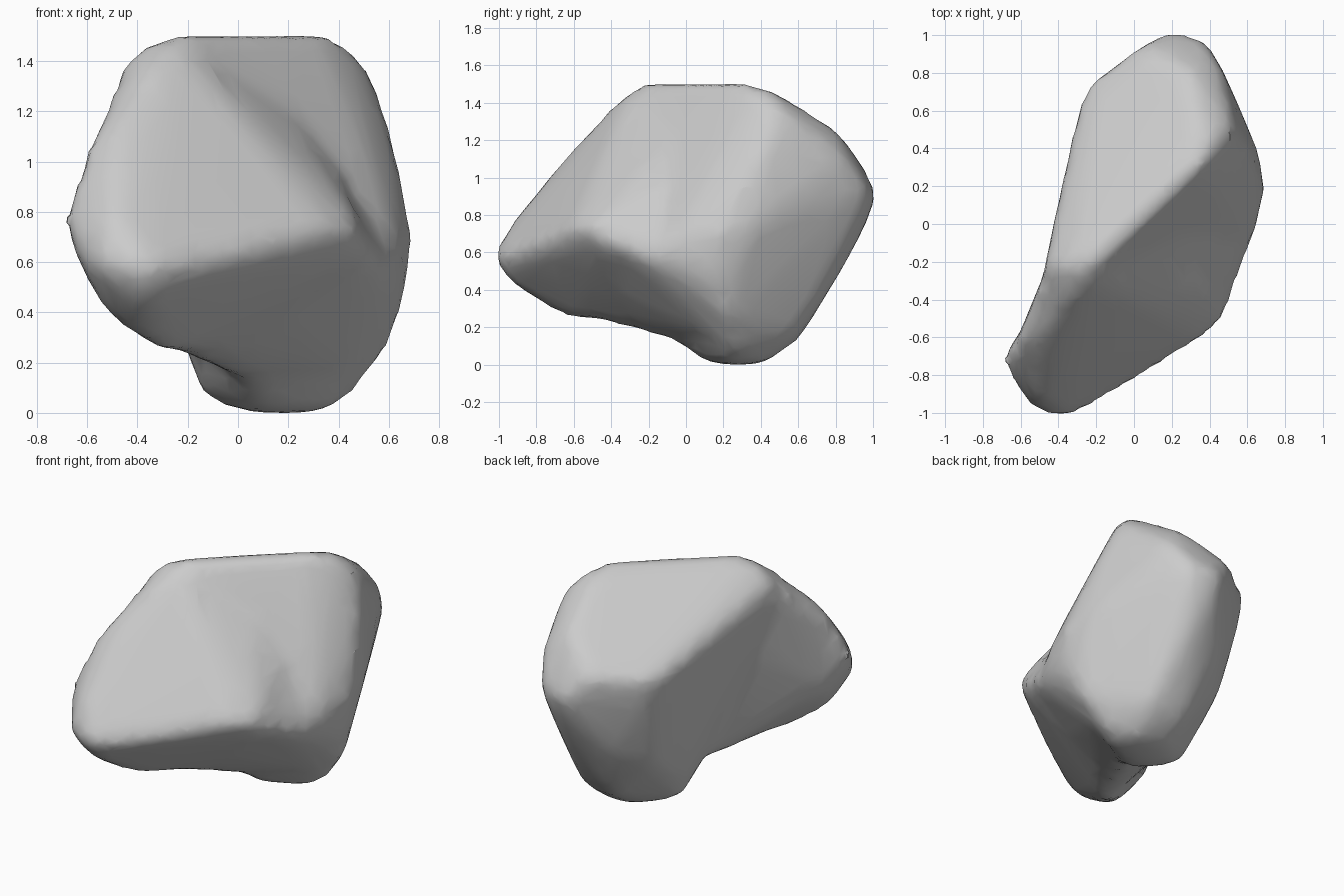
import bpy
import bmesh

default_cube = bpy.data.objects.get("Cube")
if default_cube:
    bpy.data.objects.remove(default_cube, do_unlink=True)

# Leaning main mass: crest, back shoulder, right flank and foot
crest = [(-.34, -.23, 1.48), (-.2, -.23, 1.49), (-.47, -.25, 1.38), (-.46, -.23, 1.2),
         (.32, .28, 1.51), (.43, .4, 1.47), (.52, .5, 1.36), (.35, .5, 1.44)]
shoulder = [(.45, .84, 1.1), (.3, .8, 1.25), (.37, .98, .92), (.17, 1.01, .92),
            (.2, .98, .79), (.05, .94, 1.06), (-.22, .74, 1.03), (-.29, .6, 1.04),
            (-.28, .5, 1.1), (.28, .85, .55), (0, .78, .52), (-.2, .73, .85)]
flank = [(.6, .4, 1.13), (.68, .18, .72), (.66, .36, .75), (.67, .15, .52),
         (.6, .22, .27), (.62, -.08, .65)]
foot = [(.46, .25, .08), (.33, .2, .01), (.3, .4, .01), (.1, .4, .01), (.03, .2, .01),
        (.1, .1, .02), (.06, -.02, .1), (-.13, .25, .06), (-.19, .3, .23),
        (-.17, .1, .22), (.1, .6, .14), (.35, .58, .16), (-.17, .57, .4)]

# Forward lobe: blunt tip, sharp lower brow, sloping ridge and underside
tip = [(-.7, -.71, .78), (-.61, -.87, .6), (-.54, -.97, .58), (-.38, -1.02, .59),
       (-.38, -.97, .46), (-.5, -.93, .75)]
brow = [(-.24, -.96, .58), (0, -.81, .6), (.25, -.65, .7), (.36, -.6, .73),
        (.48, -.49, .73), (.5, -.4, .62)]
ridge = [(-.6, -.6, 1.06), (-.48, -.57, 1.18), (-.4, -.48, 1.27), (-.35, -.38, 1.38),
         (-.25, -.3, 1.45), (-.2, -.22, 1.47), (.1, .02, 1.33), (.42, -.1, .92)]
underside = [(-.51, -.75, .39), (-.6, -.6, .55), (-.4, -.7, .3), (-.28, -.6, .24),
             (-.2, -.35, .25), (0, -.35, .27)]

# Belly: the slope running from the brow back towards the foot
belly = [(0, -.75, .57), (.47, -.47, .7), (.55, -.28, .6), (.62, -.08, .55),
         (.66, .15, .5), (.6, .2, .3), (.44, .14, .17), (.06, -.03, .12),
         (0, -.15, .19), (-.18, -.35, .25), (-.15, -.05, .25), (-.3, -.6, .28),
         (.5, -.1, .8), (0, -.2, .8)]

# Left wall: fills the waist between the main mass and the lobe
waist = [(-.46, -.25, 1.36), (-.34, -.23, 1.47), (-.25, -.29, 1.45), (-.35, -.37, 1.38),
         (-.4, -.47, 1.27), (-.46, -.26, 1.15), (-.5, -.38, 1.02), (-.6, -.6, 1.02),
         (-.6, -.6, .6), (-.3, -.55, .28), (-.25, -.25, .31), (-.17, .05, .25),
         (-.38, -.08, 1), (0, -.2, .8), (0, -.3, .35)]


def add_hull(bm, points):
    """Wrap one closed convex lump around the given corner points."""
    verts = [bm.verts.new(p) for p in points]
    hull = bmesh.ops.convex_hull(bm, input=verts)
    loose = {g for g in hull["geom_interior"] + hull["geom_unused"]
             if isinstance(g, bmesh.types.BMVert)}
    bmesh.ops.delete(bm, geom=list(loose), context='VERTS')


bm = bmesh.new()
for lump in (crest + shoulder + flank + foot, tip + brow + ridge + underside, belly, waist):
    add_hull(bm, lump)
bmesh.ops.recalc_face_normals(bm, faces=bm.faces[:])
mesh = bpy.data.meshes.new("boulder_lumps")
bm.to_mesh(mesh)
bm.free()
rock = bpy.data.objects.new("boulder", mesh)
bpy.context.collection.objects.link(rock)

# Fuse the lumps, round the seams, restore the bulk and reduce to worn facets
remesh = rock.modifiers.new("fuse", 'REMESH')
remesh.mode = 'VOXEL'
remesh.voxel_size = .045
smooth = rock.modifiers.new("wear", 'SMOOTH')
smooth.factor = .5
smooth.iterations = 10
bulk = rock.modifiers.new("bulk", 'DISPLACE')
bulk.strength = .012
bulk.mid_level = 0
facet = rock.modifiers.new("facet", 'DECIMATE')
facet.ratio = .25

graph = bpy.context.evaluated_depsgraph_get()
baked = bpy.data.meshes.new_from_object(rock.evaluated_get(graph))
rock.modifiers.clear()
rock.data = baked
bpy.data.meshes.remove(mesh)
baked.name = "boulder"

# Rest the foot on the ground
lowest = min(v.co.z for v in baked.vertices)
for v in baked.vertices:
    v.co.z -= lowest

# Plain stone colour
stone = bpy.data.materials.new("grey_stone")
stone.use_nodes = True
colour = (.6, .6, .6, 1)
stone.diffuse_color = colour
for node in stone.node_tree.nodes:
    if node.type == 'BSDF_PRINCIPLED':
        node.inputs["Base Color"].default_value = colour
        node.inputs["Roughness"].default_value = .9
baked.materials.clear()
baked.materials.append(stone)

bpy.ops.object.select_all(action='DESELECT')
rock.select_set(True)
bpy.context.view_layer.objects.active = rock
bpy.ops.object.shade_smooth_by_angle(angle=.6)
